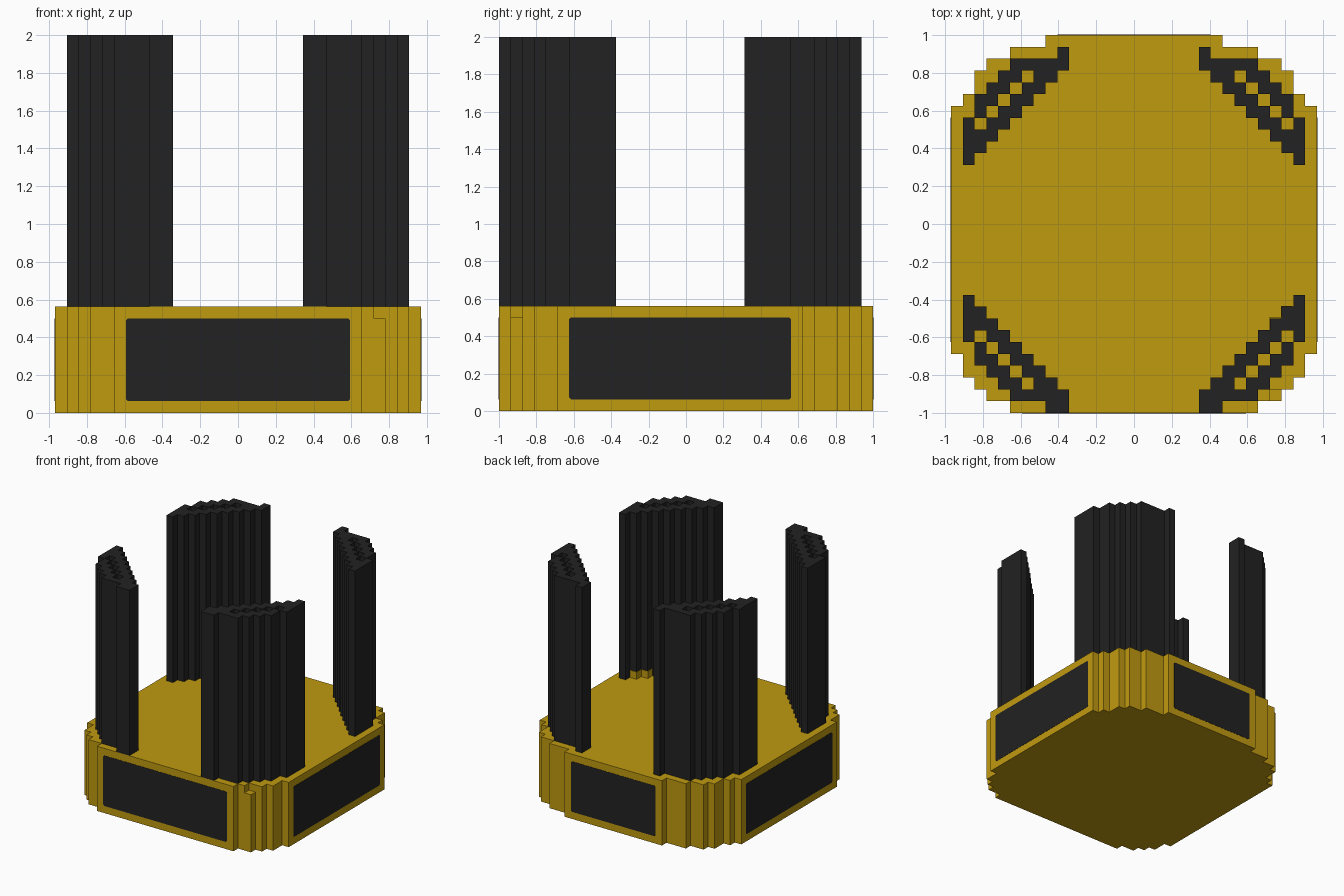
import bpy, bmesh, math

old = bpy.data.objects.get("Cube")
if old:
    bpy.data.objects.remove(old, do_unlink=True)

V = 1 / 16            # block size
BASE_H = 9 * V        # top of the base
TOP = 32 * V          # top of the towers


def make_material(name, rgb):
    mat = bpy.data.materials.new(name)
    mat.use_nodes = True
    mat.diffuse_color = (*rgb, 1)
    bsdf = mat.node_tree.nodes["Principled BSDF"]
    bsdf.inputs["Base Color"].default_value = (*rgb, 1)
    bsdf.inputs["Roughness"].default_value = 0.8
    return mat


YELLOW = make_material("mustard yellow", (0.53, 0.325, 0.005))
BLACK = make_material("charcoal black", (0.016, 0.016, 0.016))


def finish(name, bm, mat):
    mesh = bpy.data.meshes.new(name)
    bm.to_mesh(mesh)
    bm.free()
    mesh.materials.append(mat)
    obj = bpy.data.objects.new(name, mesh)
    bpy.context.collection.objects.link(obj)
    return obj


def block_prism(name, cells, z0, mat):
    """Raise grid cells {(i, j): top height} from z0, keeping outer faces only."""
    bm = bmesh.new()
    corners = [(0, 0), (1, 0), (1, 1), (0, 1)]
    sides = [(0, -1), (1, 0), (0, 1), (-1, 0)]

    def quad(points):
        bm.faces.new([bm.verts.new(p) for p in points])

    for (i, j), z1 in cells.items():
        pts = [((i + a - 15.5) * V, (j + b - 16) * V) for a, b in corners]
        quad([(x, y, z1) for x, y in pts])
        quad([(x, y, z0) for x, y in reversed(pts)])
        for k, (di, dj) in enumerate(sides):
            low = cells.get((i + di, j + dj), z0)
            if low < z1:
                p, q = pts[k], pts[(k + 1) % 4]
                quad([(*p, low), (*q, low), (*q, z1), (*p, z1)])
    bmesh.ops.remove_doubles(bm, verts=bm.verts, dist=1e-4)
    bmesh.ops.dissolve_limit(bm, angle_limit=math.radians(1),
                             verts=bm.verts, edges=bm.edges)
    return finish(name, bm, mat)


# Base: stepped round slab, half width of each row in blocks from front to back
half_widths = ([10.5, 12.5, 13.5, 14.5, 14.5] + [15.5] * 21
               + [14.5, 13.5, 13.5, 12.5, 10.5, 7.5])
base = {}
for j, h in enumerate(half_widths):
    for i in range(int(15.5 - h), int(15.5 + h)):
        base[(i, j)] = BASE_H
base[(27, 1)] = BASE_H - V   # chipped corner block
block_prism("base", base, 0, YELLOW)


# Towers: diagonal walls with a row of open shafts
def tower_cells(front):
    cells = []
    for c in range(9):
        for r in range(c, min(c + 5, 10)):
            d = r - c
            shaft = d == 2 and 1 <= c <= 5
            outside = (c == 0 and d == 4) or (r == 9 and c < (7 if front else 8))
            if not shaft and not outside:
                cells.append((c, r))
    return cells


for fb in ("front", "back"):
    for side in ("left", "right"):
        cells = {}
        for c, r in tower_cells(fb == "front"):
            i = 29 - c if side == "left" else 1 + c
            j = 9 - r if fb == "front" else 21 + r
            cells[(i, j)] = TOP
        block_prism(f"{fb}_{side}_tower", cells, BASE_H, BLACK)

# Yellow footing blocks on the inner side of one tower
for n, (i, j) in enumerate([(28, 8), (27, 7)]):
    foot = block_prism(f"tower_footing_{n + 1}", {(i, j): BASE_H + V}, BASE_H, YELLOW)
    foot.location = (-0.004, 0.004, 0)


# Side panels: thin dark plates with clipped corners
def panel(name, width, center, angle):
    t, ch = 0.002, 0.01
    w, z0, z1 = width / 2, V, 8 * V
    outline = [(-w + ch, z0), (w - ch, z0), (w, z0 + ch), (w, z1 - ch),
               (w - ch, z1), (-w + ch, z1), (-w, z1 - ch), (-w, z0 + ch)]
    bm = bmesh.new()
    face = bm.faces.new([bm.verts.new((x, 0, z)) for x, z in outline])
    ext = bmesh.ops.extrude_face_region(bm, geom=[face])
    verts = [e for e in ext["geom"] if isinstance(e, bmesh.types.BMVert)]
    bmesh.ops.translate(bm, vec=(0, -t, 0), verts=verts)
    bmesh.ops.recalc_face_normals(bm, faces=bm.faces)
    obj = finish(name, bm, BLACK)
    obj.location = (*center, 0)
    obj.rotation_euler.z = angle


panel("front_panel", 19 * V, (0, -1), 0)
panel("back_panel", 13 * V, (0, 1), math.pi)
panel("left_panel", 19 * V, (15.5 * V, -V / 2), math.pi / 2)
panel("right_panel", 19 * V, (-15.5 * V, -V / 2), -math.pi / 2)
